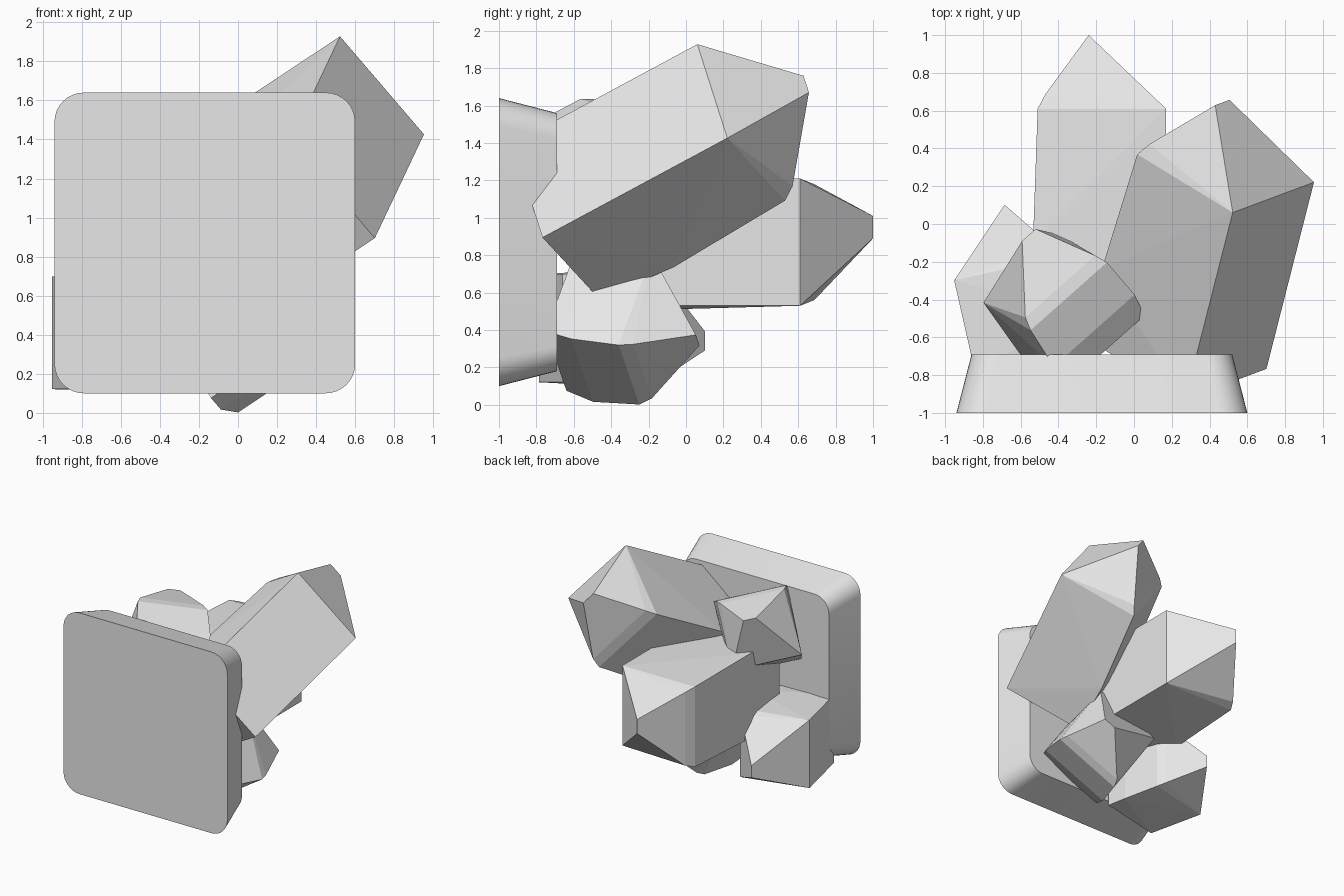
import bpy, bmesh, math
from mathutils import Vector

cube = bpy.data.objects.get("Cube")
if cube:
    bpy.data.objects.remove(cube, do_unlink=True)

stone = bpy.data.materials.new("pale_grey")
stone.use_nodes = True
colour = (0.8, 0.8, 0.8, 1)
stone.diffuse_color = colour
stone.node_tree.nodes["Principled BSDF"].inputs["Base Color"].default_value = colour


def finish(name, bm):
    bmesh.ops.recalc_face_normals(bm, faces=bm.faces)
    mesh = bpy.data.meshes.new(name)
    bm.to_mesh(mesh)
    bm.free()
    mesh.materials.append(stone)
    obj = bpy.data.objects.new(name, mesh)
    bpy.context.collection.objects.link(obj)
    return obj


def crystal(name, centre, u, v, scale, length, tip=-0.08):
    """Square prism along u x v with a ridged, off-centre cap and one chamfered side."""
    u, v = Vector(u).normalized(), Vector(v)
    v = (v - u * v.dot(u)).normalized()
    w = u.cross(v)
    h = 0.34
    local = [(tip - 0.06, 0.07, 0.39), (tip + 0.06, 0.07, 0.39)]
    for s in (-1, 1):
        local += [(s * h, -h, 0), (s * h, h, 0), (s * 0.31, 0.3, 0.076)]
        local += [(s * h, -h, -length / scale), (s * h, h - 0.01, -length / scale)]
        local.append((s * 0.36, 0.365, -0.62 * length / scale))
    bm = bmesh.new()
    for a, b, c in local:
        bm.verts.new(Vector(centre) + (u * a + v * b + w * c) * scale)
    hull = bmesh.ops.convex_hull(bm, input=bm.verts)
    junk = [g for g in hull["geom_interior"] if isinstance(g, bmesh.types.BMVert)]
    bmesh.ops.delete(bm, geom=junk, context="VERTS")
    bmesh.ops.dissolve_limit(bm, angle_limit=math.radians(1),
                             verts=bm.verts, edges=bm.edges)
    return finish(name, bm)


# Tapered backing plate with rounded corners
def rounded_square(bm, y, half, radius):
    ring = []
    for corner in range(4):
        for step in range(9):
            a = math.pi / 2 * (corner + step / 8)
            cx = half - radius if corner in (0, 3) else radius - half
            cz = half - radius if corner in (0, 1) else radius - half
            ring.append(bm.verts.new((cx - 0.17 + radius * math.cos(a), y,
                                      cz + 0.87 + radius * math.sin(a))))
    return ring


bm = bmesh.new()
front = rounded_square(bm, -1, 0.77, 0.15)
back = rounded_square(bm, -0.69, 0.69, 0.135)
bm.faces.new(front)
bm.faces.new(back)
for i in range(len(front)):
    j = (i + 1) % len(front)
    bm.faces.new((front[i], front[j], back[j], back[i]))
plate = finish("backing_plate", bm)
bpy.ops.object.select_all(action="DESELECT")
plate.select_set(True)
bpy.context.view_layer.objects.active = plate
bpy.ops.object.shade_smooth_by_angle(angle=math.radians(30))

# Crystals: cap centre, the two side directions, scale and shaft length
crystal("upper_left_crystal", (0.485, 0.295, 1.51),
        (0.63, 0.235, -0.735), (-0.735, 0.456, -0.5), 1, 1.15)
crystal("centre_crystal", (-0.17, 0.61, 0.87), (0, 0, -1), (-1, 0, 0), 1, 1.15)
crystal("lower_crystal", (0.10, -0.216, 0.402),
        (0.82, -0.19, 0.545), (0.479, -0.305, -0.827), 0.86, 0.42, 0.1)
crystal("lower_right_crystal", (-0.67, -0.235, 0.41),
        (0, 0, 1), (0.97, 0.22, 0), 0.85, 0.5)
crystal("upper_right_crystal", (-0.47, -0.31, 1.35),
        (-0.734, -0.652, 0.188), (0.453, -0.263, 0.85), 0.81, 0.4)
